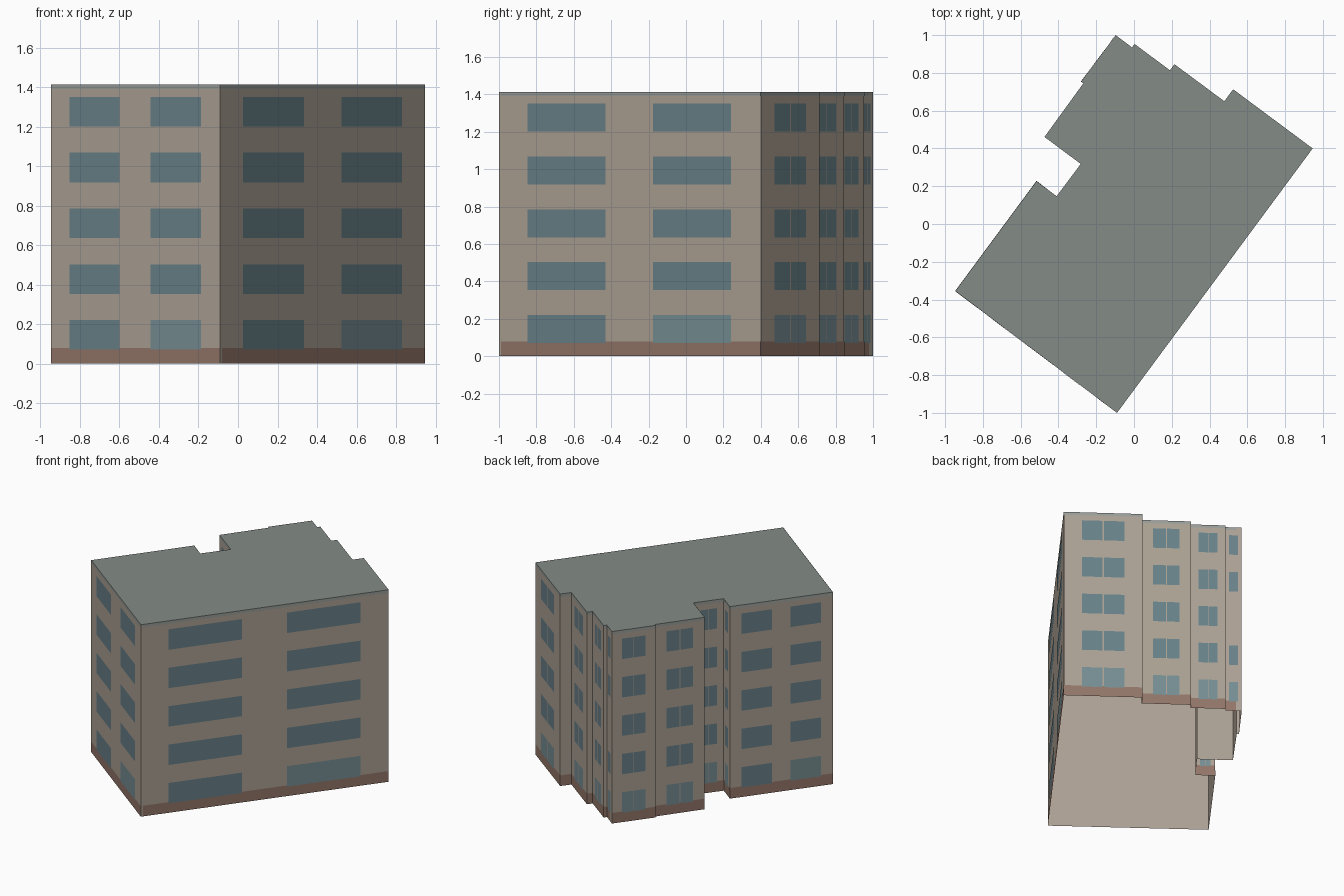
import bpy, bmesh
from mathutils import Vector

if "Cube" in bpy.data.objects:
    bpy.data.objects.remove(bpy.data.objects["Cube"])

H = 1.412         # total height
PLINTH = 0.078    # top of the brick base
BAND = 1.39       # underside of the roof edge band
PITCH = 0.2825    # storey height
SILL, WIN_H = 0.07, 0.15
FLOORS = 5

# Footprint, anticlockwise from the front corner
PLAN = [Vector(p) for p in (
    (-0.09, -1.0), (0.946, 0.40), (0.525, 0.713), (0.478, 0.65),
    (0.214, 0.846), (0.19, 0.814), (0.003, 0.953), (-0.011, 0.935),
    (-0.097, 1.0), (-0.280, 0.754), (-0.268, 0.745), (-0.474, 0.461),
    (-0.282, 0.318), (-0.410, 0.147), (-0.516, 0.227), (-0.946, -0.355))]
WALLS = list(zip(PLAN, PLAN[1:] + PLAN[:1]))
BLANK = {(7, 2)}  # (wall, floor) left without a window


def material(name, rgb):
    m = bpy.data.materials.new(name)
    m.diffuse_color = (*rgb, 1)
    m.use_nodes = True
    m.node_tree.nodes["Principled BSDF"].inputs["Base Color"].default_value = m.diffuse_color
    return m


PLASTER = material("plaster", (0.41, 0.355, 0.295))
BRICK = material("brick", (0.29, 0.18, 0.14))
ROOF = material("roof_grey", (0.23, 0.26, 0.24))
TRIM = material("roof_edge_grey", (0.32, 0.34, 0.32))
GLASS = material("glass", (0.14, 0.22, 0.25))
ENTRY = material("entrance_glass", (0.18, 0.27, 0.29))


def panel(bm, a, b, s, e, z0, z1, offset, mat=0):
    """Upright rectangle on wall a-b, from fraction s to e along it."""
    d = b - a
    off = Vector((d.y, -d.x)).normalized() * offset
    p, q = a + d * s + off, a + d * e + off
    f = bm.faces.new([bm.verts.new((v.x, v.y, z)) for v, z in
                      ((p, z0), (q, z0), (q, z1), (p, z1))])
    f.material_index = mat


def finish(bm, name, *mats):
    bm.normal_update()
    me = bpy.data.meshes.new(name)
    bm.to_mesh(me)
    bm.free()
    for m in mats:
        me.materials.append(m)
    bpy.context.collection.objects.link(bpy.data.objects.new(name, me))


def wall_strip(name, z0, z1, offset, mat):
    """Continuous strip round all the walls."""
    bm = bmesh.new()
    for a, b in WALLS:
        panel(bm, a, b, 0, 1, z0, z1, offset)
    bmesh.ops.remove_doubles(bm, verts=bm.verts, dist=0.003)
    finish(bm, name, mat)


# Walls are a shell open at the ground; base and roof edge are facings on it
wall_strip("walls", 0, H, 0, PLASTER)
wall_strip("brick_base", 0, PLINTH, 0.001, BRICK)
wall_strip("roof_edge", BAND, H, 0.001, TRIM)

# Flat roof
bm = bmesh.new()
roof = bm.faces.new([bm.verts.new((p.x, p.y, H)) for p in PLAN])
bm.normal_update()
bmesh.ops.triangulate(bm, faces=[roof], ngon_method='EAR_CLIP')
finish(bm, "roof", ROOF)

# Windows on every wall long enough to carry them
for i, (a, b) in enumerate(WALLS):
    length = (b - a).length
    if length < 0.1:
        continue
    wide = length > 0.6
    spans = [(0.11, 0.407), (0.59, 0.887)] if wide else [(0.23, 0.49), (0.51, 0.77)]
    bm = bmesh.new()
    for floor in range(FLOORS):
        if (i, floor) in BLANK:
            continue
        z = SILL + floor * PITCH
        for k, (s, e) in enumerate(spans):
            entry = int(floor == 0 and (k == 1 or not wide))
            panel(bm, a, b, s, e, z, z + WIN_H, 0.002, entry)
    finish(bm, f"windows_wall_{i + 1}", GLASS, ENTRY)
